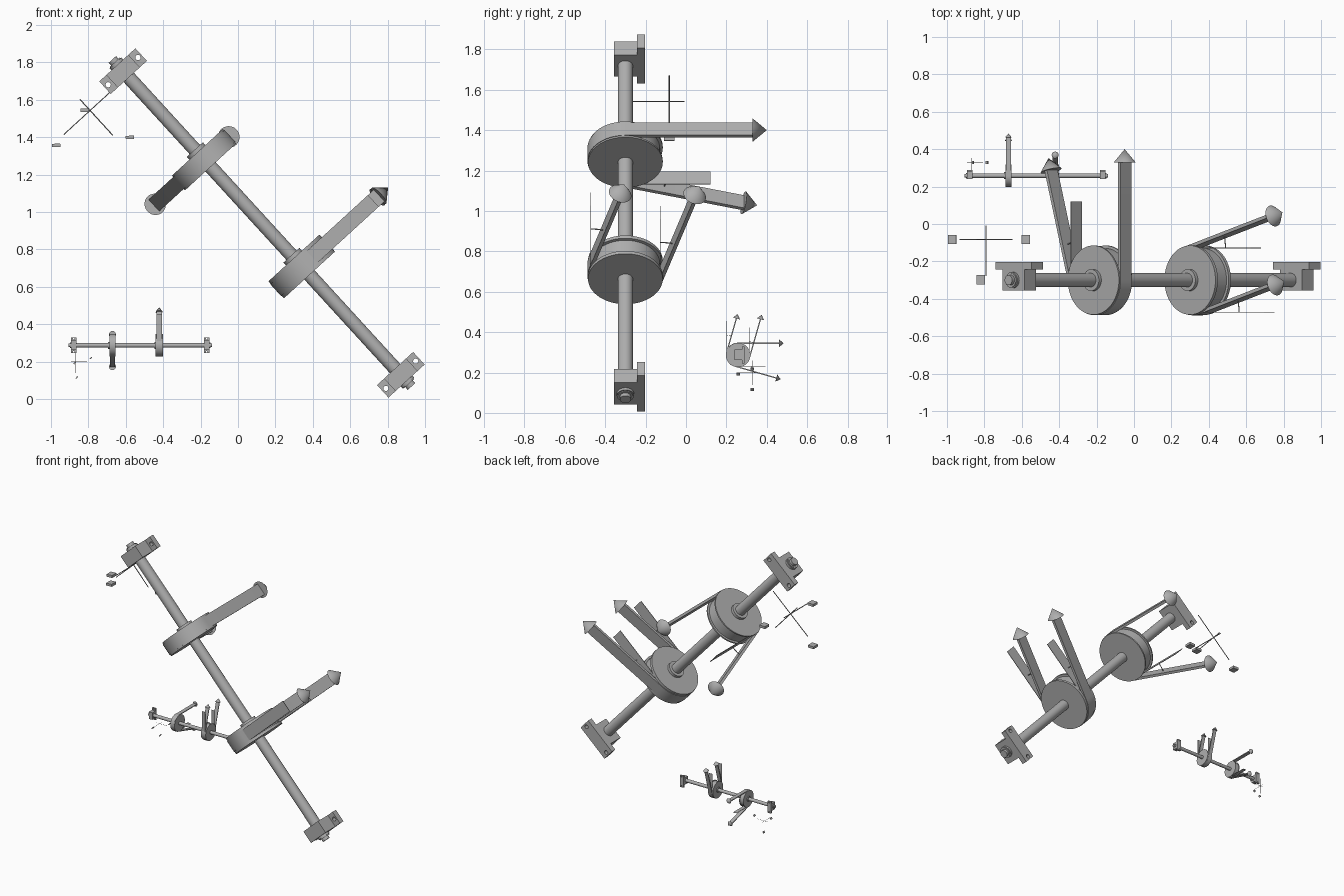
import bpy, bmesh
from math import sin, cos, pi, radians
from mathutils import Matrix, Vector

if "Cube" in bpy.data.objects:
    bpy.data.objects.remove(bpy.data.objects["Cube"])

grey = bpy.data.materials.new("plain_grey")
grey.use_nodes = True
grey.diffuse_color = (0.43, 0.43, 0.43, 1)
grey.node_tree.nodes["Principled BSDF"].inputs["Base Color"].default_value = grey.diffuse_color

# Parts are made in a local frame: x along the shaft, y to the back, z up.
# Each part is placed twice: a large tilted assembly and a small level one.
PLACES = {
    "large": Matrix.Translation((0.128, -0.30, 0.941)) @ Matrix.Rotation(radians(47.55), 4, 'Y'),
    "small": Matrix.Translation((-0.523, 0.258, 0.287)) @ Matrix.Scale(0.323, 4),
}
TILT = radians(16)
BELT_IN, BELT_OUT, BELT_W = 0.17, 0.188, 0.085
BELT_MID = (BELT_IN + BELT_OUT) / 2


def place(bm, name):
    """Turn the bmesh into one object per assembly."""
    bmesh.ops.recalc_face_normals(bm, faces=bm.faces)
    mesh = bpy.data.meshes.new(name)
    bm.to_mesh(mesh)
    bm.free()
    mesh.materials.append(grey)
    for size, matrix in PLACES.items():
        obj = bpy.data.objects.new(f"{size}_{name}", mesh.copy())
        bpy.context.collection.objects.link(obj)
        obj.matrix_world = matrix
        bpy.ops.object.select_all(action='DESELECT')
        obj.select_set(True)
        bpy.context.view_layer.objects.active = obj
        bpy.ops.object.shade_smooth_by_angle(angle=radians(35))


def add_rod(bm, start, end, r1, r2=None, sides=40):
    start, end = Vector(start), Vector(end)
    axis = end - start
    turn = axis.to_track_quat('Z', 'Y').to_matrix().to_4x4()
    bmesh.ops.create_cone(bm, cap_ends=True, segments=sides, radius1=r1,
                          radius2=r1 if r2 is None else r2, depth=axis.length,
                          matrix=Matrix.Translation((start + end) / 2) @ turn)


def add_box(bm, center, size, turn=0):
    bmesh.ops.create_cube(bm, size=1, matrix=Matrix.Translation(center)
                          @ Matrix.Rotation(turn, 4, 'Y') @ Matrix.Diagonal((*size, 1)))


def add_profile(bm, points, x, width):
    """Extrude a (y, z) outline along the shaft direction."""
    face = bm.faces.new([bm.verts.new((x - width / 2, y, z)) for y, z in points])
    out = bmesh.ops.extrude_face_region(bm, geom=[face])
    moved = [v for v in out["geom"] if isinstance(v, bmesh.types.BMVert)]
    bmesh.ops.translate(bm, verts=moved, vec=(width, 0, 0))


def polar(radius, angle):
    return Vector((radius * cos(angle), radius * sin(angle)))


# Shaft with narrower ends
bm = bmesh.new()
add_rod(bm, (-1.165, 0, 0), (1.165, 0, 0), 0.037)
add_rod(bm, (-1.185, 0, 0), (1.185, 0, 0), 0.027)
place(bm, "shaft")

# Bearings: housing block, bushing and back plate with two bolt holes
for side, label in ((-1, "first"), (1, "second")):
    x = side * 1.1
    bm = bmesh.new()
    add_box(bm, (x, 0.001, 0), (0.091, 0.114, 0.16))
    add_rod(bm, (x, 0, 0), (x + side * 0.06, 0, 0), 0.043)
    place(bm, f"{label}_bearing_housing")

    plate = bmesh.new()
    add_box(plate, (x, 0.078, 0), (0.091, 0.04, 0.262))
    plate_mesh = bpy.data.meshes.new("plate")
    plate.to_mesh(plate_mesh)
    plate.free()
    holes = bmesh.new()
    for z in (-0.108, 0.108):
        add_rod(holes, (x, 0, z), (x, 0.2, z), 0.014, sides=20)
    hole_mesh = bpy.data.meshes.new("hole_cutter")
    holes.to_mesh(hole_mesh)
    holes.free()
    body = bpy.data.objects.new("plate_blank", plate_mesh)
    cutter = bpy.data.objects.new("hole_cutter", hole_mesh)
    cutter.hide_render = True
    for obj in (body, cutter):
        bpy.context.collection.objects.link(obj)
    cut = body.modifiers.new("holes", 'BOOLEAN')
    cut.operation, cut.object, cut.solver = 'DIFFERENCE', cutter, 'EXACT'
    graph = bpy.context.evaluated_depsgraph_get()
    bm = bmesh.new()
    bm.from_object(body, graph)
    for obj in (body, cutter):
        bpy.data.objects.remove(obj)
    place(bm, f"{label}_bearing_plate")


def pulley(label, x, thick, start, end, lengths):
    """Grooved wheel, wrapped belt and arrow heads on both belt ends."""
    bm = bmesh.new()
    add_rod(bm, (x - thick / 2, 0, 0), (x + thick / 2, 0, 0), BELT_IN, sides=64)
    rim = (thick - BELT_W) / 2
    for s in (-1, 1):
        inner = x + s * BELT_W / 2
        add_rod(bm, (inner, 0, 0), (inner + s * rim, 0, 0), 0.185, sides=64)
    add_rod(bm, (x - thick / 2 - 0.02, 0, 0), (x, 0, 0), 0.058)
    place(bm, f"{label}_pulley")

    # Belt strands leave the wheel along its tangents
    directions = (polar(1, start - pi / 2), polar(1, end + pi / 2))
    outline = []
    for radius in (BELT_OUT, BELT_IN):
        arc = [polar(radius, start + (end - start) * i / 32) for i in range(33)]
        line = [arc[0] + directions[0] * lengths[0], *arc, arc[-1] + directions[1] * lengths[1]]
        outline += line if radius == BELT_OUT else line[::-1]
    bm = bmesh.new()
    add_profile(bm, outline, x, BELT_W)
    place(bm, f"{label}_belt")

    bm = bmesh.new()
    for angle, way, length in zip((start, end), directions, lengths):
        base = polar(BELT_MID, angle) + way * length
        tip = base + way * 0.07
        add_rod(bm, (x, *base), (x, *tip), 0.058, 0)
    place(bm, f"{label}_belt_arrows")


def angle_mark(label, x, tangent, strand, reference):
    """Flat reference strip and a thin arc up to the belt strand."""
    bm = bmesh.new()
    origin = polar(BELT_MID, tangent)
    along, across = polar(1, reference), polar(0.002, reference + pi / 2)
    far = origin + along * 0.47
    add_profile(bm, [origin - across, far - across, far + across, origin + across], x, BELT_W)
    arc = [origin + polar(0.25, reference + (strand - reference) * i / 8) for i in range(9)]
    for p, q in zip(arc, arc[1:]):
        add_rod(bm, (x, *p), (x, *q), 0.003, sides=6)
    place(bm, f"{label}_angle_mark")


pulley("first", -0.459, 0.105, pi / 2, 1.5 * pi - TILT, (0.63, 0.66))
angle_mark("first", -0.459, 1.5 * pi - TILT, -TILT, 0)
pulley("second", 0.315, 0.123, pi - TILT, 2 * pi - TILT, (0.53, 0.62))
angle_mark("second_front", 0.315, pi - TILT, pi / 2 - TILT, pi / 2)
angle_mark("second_back", 0.315, 2 * pi - TILT, pi / 2 - TILT, pi / 2)

# Thin direction marker: three crossing rods with small end tabs
bm = bmesh.new()
center = Vector((-1.064, 0.217, -0.272))
for low, high in (((-0.08, 0, 0), (0.18, 0, 0)), ((0, -0.195, 0), (0, 0.075, 0)),
                  ((0, 0, -0.19), (0, 0, 0.19))):
    add_rod(bm, center + Vector(low), center + Vector(high), 0.003, sides=6)
place(bm, "direction_rods")
bm = bmesh.new()
for spot in ((0.25, 0, 0.06), (-0.02, -0.215, -0.02), (0.015, 0, -0.26)):
    add_box(bm, center + Vector(spot), (0.045, 0.05, 0.018), radians(-50))
place(bm, "direction_tabs")
